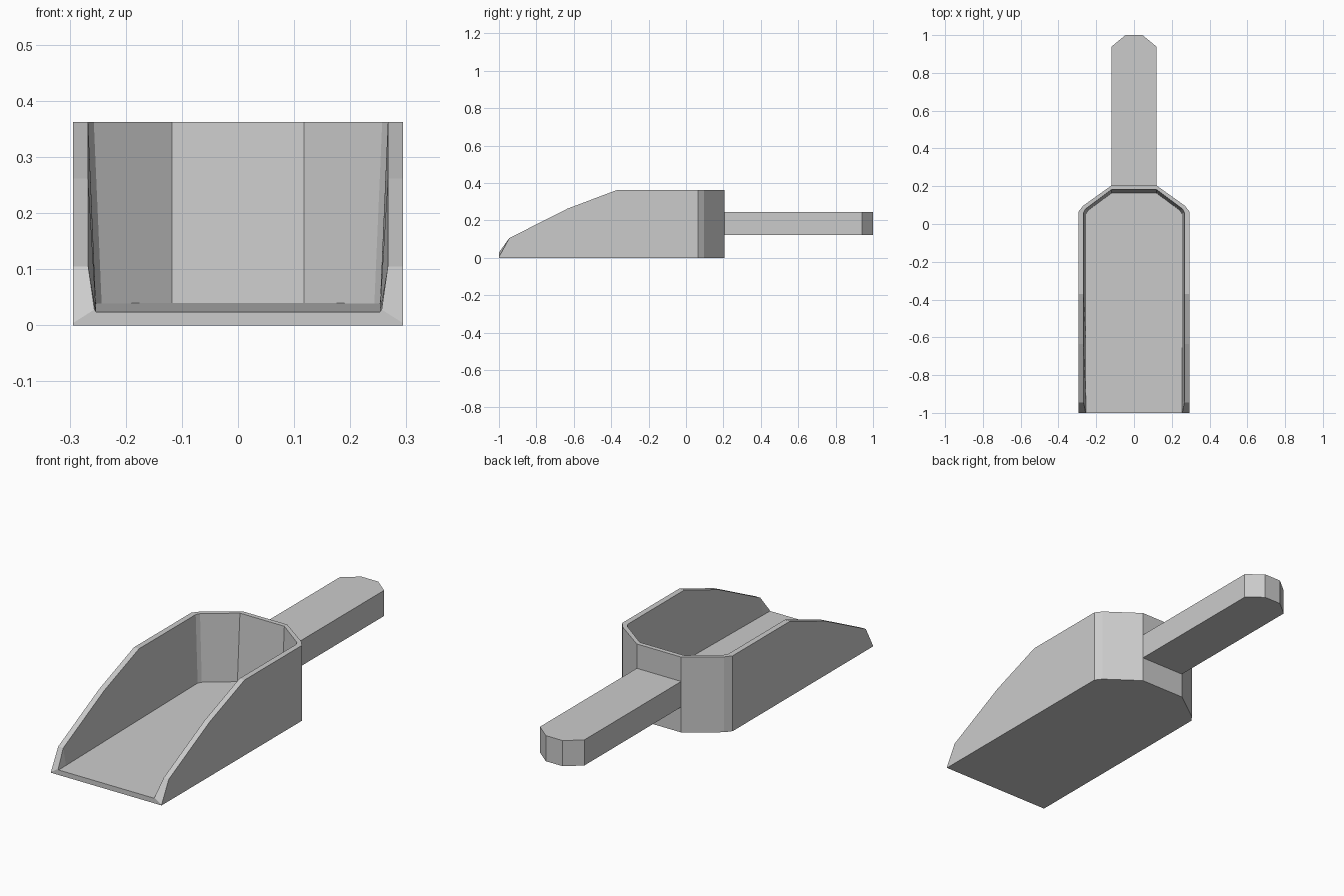
import bpy
import bmesh

if "Cube" in bpy.data.objects:
    bpy.data.objects.remove(bpy.data.objects["Cube"])


def finish(name, bm):
    bmesh.ops.recalc_face_normals(bm, faces=bm.faces)
    mesh = bpy.data.meshes.new(name)
    bm.to_mesh(mesh)
    bm.free()
    obj = bpy.data.objects.new(name, mesh)
    bpy.context.collection.objects.link(obj)
    return obj


def floor_z(y):
    return 0.024 + 0.016 * (y + 1.0) / 1.165


# Scoop wall sections on the right side, front to back:
# outer bottom, outer rim, inner rim, inner foot
XO, XI, XF, TOP = 0.294, 0.267, 0.253, 0.362
sections = [[(XO, -1, 0), (XO, -1, 0.004), (0.256, -1, 0.028), (XF, -1, floor_z(-1))]]
for y, z in [(-0.945, 0.105), (-0.635, 0.262), (-0.37, TOP)]:
    sections.append([(XO, y, 0), (XO, y, z), (XI, y, z), (XF, y, floor_z(y))])

# Chamfered back corners: outer, inner rim and inner foot plan points
for (xo, yo), (xi, yi), (xf, yf) in [
    ((XO, 0.065), (XI, 0.06), (XF, 0.055)),
    ((0.27, 0.096), (0.257, 0.079), (0.243, 0.072)),
    ((0.118, 0.205), (0.118, 0.183), (0.118, 0.164)),
]:
    sections.append([(xo, yo, 0), (xo, yo, TOP), (xi, yi, TOP), (xf, yf, floor_z(yf))])

# Mirror to the left and skin the U-shaped wall
sections += [[(-x, y, z) for x, y, z in s] for s in reversed(sections)]
bm = bmesh.new()
rings = [[bm.verts.new(p) for p in s] for s in sections]
for a, b in zip(rings, rings[1:]):
    for i in range(3):
        bm.faces.new((a[i], b[i], b[i + 1], a[i + 1]))

# Underside, inner floor and front lip
bm.faces.new([r[0] for r in rings])
bm.faces.new([r[3] for r in rings])
bm.faces.new(rings[0] + rings[-1][::-1])
bmesh.ops.dissolve_limit(bm, angle_limit=0.01, verts=bm.verts, edges=bm.edges)
finish("scoop_bowl", bm)

# Flat handle with a chamfered end
bm = bmesh.new()
right = [(0.118, 0.195), (0.118, 0.94), (0.045, 1.0)]
outline = right + [(-x, y) for x, y in reversed(right)]
face = bm.faces.new([bm.verts.new((x, y, 0.122)) for x, y in outline])
ext = bmesh.ops.extrude_face_region(bm, geom=[face], use_keep_orig=True)
bmesh.ops.translate(bm, vec=(0, 0, 0.123),
                    verts=[v for v in ext["geom"] if isinstance(v, bmesh.types.BMVert)])
finish("handle", bm)
